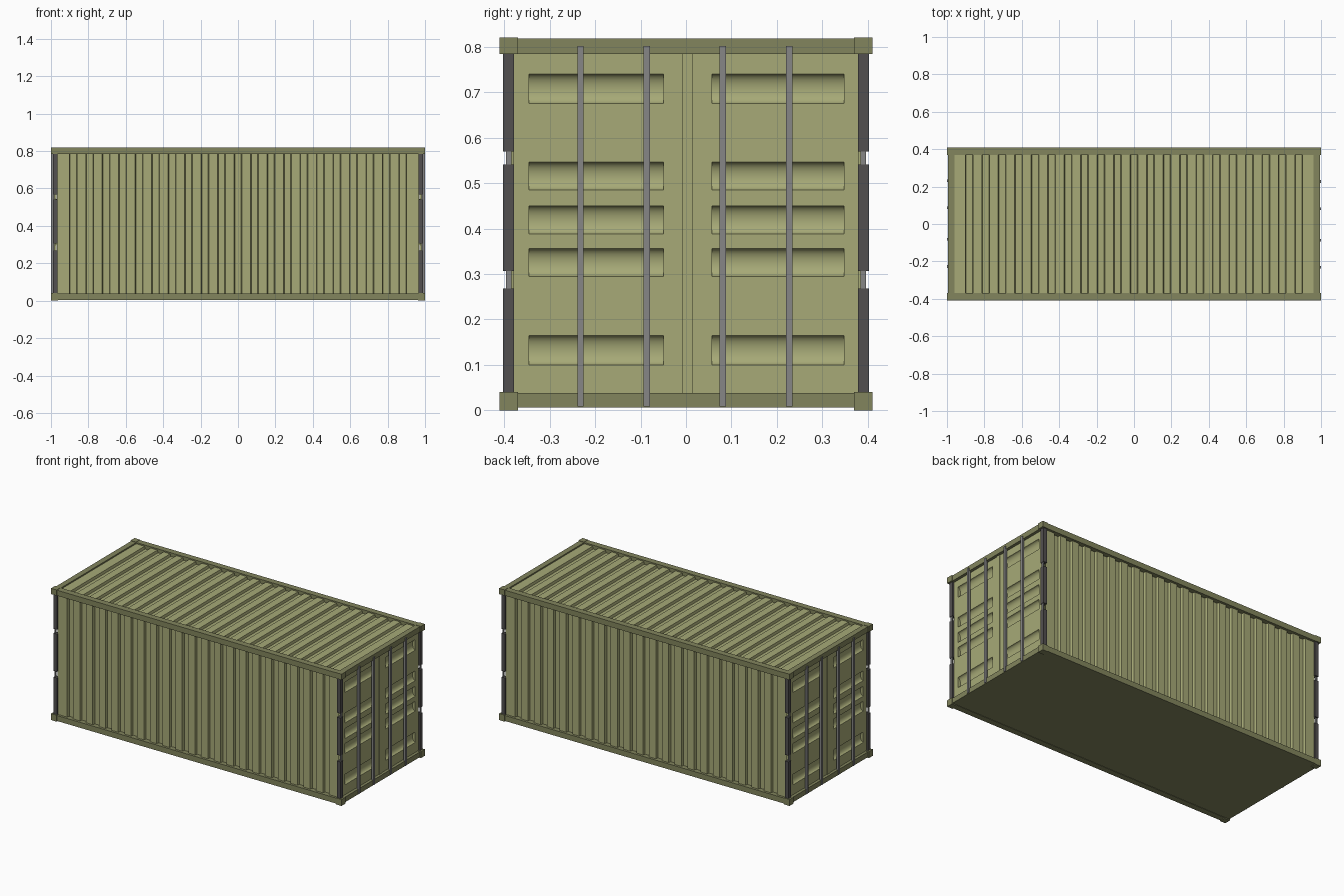
import bpy, bmesh, math

if "Cube" in bpy.data.objects:
    bpy.data.objects.remove(bpy.data.objects["Cube"])


def material(name, rgb):
    m = bpy.data.materials.new(name)
    m.diffuse_color = (*rgb, 1)
    m.use_nodes = True
    m.node_tree.nodes["Principled BSDF"].inputs["Base Color"].default_value = m.diffuse_color
    return m


PANEL = material("panel_olive", (0.385, 0.40, 0.185))
FRAME = material("frame_olive", (0.225, 0.235, 0.11))
DARK = material("dark_steel", (0.085, 0.08, 0.08))
GREY = material("grey_steel", (0.24, 0.24, 0.24))


def finish(name, bm, mat, smooth=False, recalc=True):
    bmesh.ops.remove_doubles(bm, verts=bm.verts, dist=1e-5)
    if recalc:
        bmesh.ops.recalc_face_normals(bm, faces=bm.faces)
    me = bpy.data.meshes.new(name)
    bm.to_mesh(me)
    bm.free()
    me.materials.append(mat)
    ob = bpy.data.objects.new(name, me)
    bpy.context.collection.objects.link(ob)
    if smooth:
        bpy.context.view_layer.objects.active = ob
        ob.select_set(True)
        bpy.ops.object.shade_smooth_by_angle(angle=math.radians(35))
        ob.select_set(False)
    return ob


def add_box(bm, x0, x1, y0, y1, z0, z1):
    vs = bmesh.ops.create_cube(bm, size=1)["verts"]
    for v in vs:
        v.co = ((x0 + x1) / 2 + v.co.x * (x1 - x0),
                (y0 + y1) / 2 + v.co.y * (y1 - y0),
                (z0 + z1) / 2 + v.co.z * (z1 - z0))


def box(name, mat, *dims):
    bm = bmesh.new()
    add_box(bm, *dims)
    return finish(name, bm, mat)


def strip(bm, a, b):
    """Quads between two matching point rows."""
    va, vb = [bm.verts.new(p) for p in a], [bm.verts.new(p) for p in b]
    for i in range(len(a) - 1):
        bm.faces.new((va[i], va[i + 1], vb[i + 1], vb[i]))


# Corrugation profile along x: (x, inward depth)
DEPTH, PITCH, RIBS, END = 0.016, 0.0881, 21, 0.967
ribs = [(-END, 0)]
for i in range(RIBS):
    x = -0.902 + i * PITCH
    ribs += [(x, 0), (x + 0.004, DEPTH), (x + 0.038, DEPTH), (x + 0.042, 0)]
ribs.append((END, 0))

# Corrugated side walls, the back one turned by 180 degrees
WALL = 0.393
for side, s in (("front", 1), ("back", -1)):
    bm = bmesh.new()
    strip(bm, [(s * x, -s * (WALL - d), 0.03) for x, d in ribs],
          [(s * x, -s * (WALL - d), 0.79) for x, d in ribs])
    finish(side + "_wall", bm, PANEL, recalc=False)

# Corrugated roof
bm = bmesh.new()
strip(bm, [(x, -0.38, 0.810 - d) for x, d in ribs],
      [(x, 0.38, 0.810 - d) for x, d in ribs])
finish("roof", bm, PANEL, recalc=False)

# Floor
box("floor", FRAME, -0.98, 0.98, -0.40, 0.40, 0.006, 0.03)

# Frame rails along the sides
for side, s in (("front", -1), ("back", 1)):
    y0, y1 = sorted((s * 0.370, s * 0.408))
    box(side + "_bottom_rail", FRAME, -0.995, 0.995, y0, y1, 0.004, 0.038)
    box(side + "_top_rail", FRAME, -0.995, 0.995, y0, y1, 0.784, 0.818)

# Corner blocks
bm = bmesh.new()
for sx in (-1, 1):
    for sy in (-1, 1):
        for z0, z1 in ((0, 0.04), (0.784, 0.82)):
            add_box(bm, *sorted((sx * 0.962, sx)), *sorted((sy * 0.37, sy * 0.41)), z0, z1)
finish("corner_blocks", bm, FRAME)

# Door pressing layout
GROOVES = [(0.10, 0.165), (0.295, 0.356), (0.388, 0.45), (0.485, 0.546), (0.675, 0.74)]
COLUMNS = [(-0.345, -0.05), (0.057, 0.348)]
DX = 0.977


def arc(z0, z1, n=10, depth=0.019):
    return [(DX - depth * math.sin(math.pi * i / n),
             (z0 + z1) / 2 - (z1 - z0) / 2 * math.cos(math.pi * i / n)) for i in range(n + 1)]


# Both door ends, the left end turned by 180 degrees
for end, s in (("right", 1), ("left", -1)):
    def span(lo, hi):
        return sorted((s * lo, s * hi))

    # Door sheet with curved horizontal pressings
    bm = bmesh.new()
    edges = [-0.38, *COLUMNS[0], *COLUMNS[1], 0.38]
    for k, (y0, y1) in enumerate(zip(edges, edges[1:])):
        prof = [(DX, 0.03)]
        for g in GROOVES:
            prof += arc(*g) if k % 2 else [(DX, g[0]), (DX, g[1])]
        prof.append((DX, 0.79))
        strip(bm, [(s * x, s * y1, z) for x, z in prof],
              [(s * x, s * y0, z) for x, z in prof])
        if k % 2:
            for g in GROOVES:
                a = arc(*g)
                bm.faces.new([bm.verts.new((s * x, s * y0, z)) for x, z in a])
                bm.faces.new([bm.verts.new((s * x, s * y1, z)) for x, z in reversed(a)])
    bm.normal_update()
    for f in bm.faces:
        if abs(f.normal.x) > 0.01 and f.normal.x * s < 0:
            f.normal_flip()
    finish(end + "_doors", bm, PANEL, smooth=True, recalc=False)

    # Centre seam cover
    box(end + "_door_seam", PANEL, *span(0.970, 0.981), *span(-0.008, 0.015), 0.035, 0.787)

    # Cross rails
    box(end + "_bottom_cross_rail", FRAME, *span(0.960, 0.995), -0.38, 0.38, 0.006, 0.038)
    box(end + "_top_cross_rail", FRAME, *span(0.960, 0.995), -0.38, 0.38, 0.784, 0.818)

    # Locking bars
    bm = bmesh.new()
    for y in (-0.232, -0.086, 0.081, 0.227):
        add_box(bm, *span(0.986, 1.0), *span(y - 0.007, y + 0.007), 0.009, 0.802)
    finish(end + "_locking_bars", bm, GREY)

    # Segmented hinge posts with a pin through the gaps
    posts, pins = bmesh.new(), bmesh.new()
    for t in (-1, 1):
        ys = sorted((t * 0.378, t * 0.403))
        for z0, z1 in ((0.035, 0.268), (0.307, 0.541), (0.569, 0.79)):
            add_box(posts, *span(0.964, 0.989), *ys, z0, z1)
        add_box(pins, *span(0.980, 0.987), *sorted((t * 0.384, t * 0.396)), 0.035, 0.79)
    finish(end + "_hinge_posts", posts, DARK)
    finish(end + "_hinge_pins", pins, GREY)
